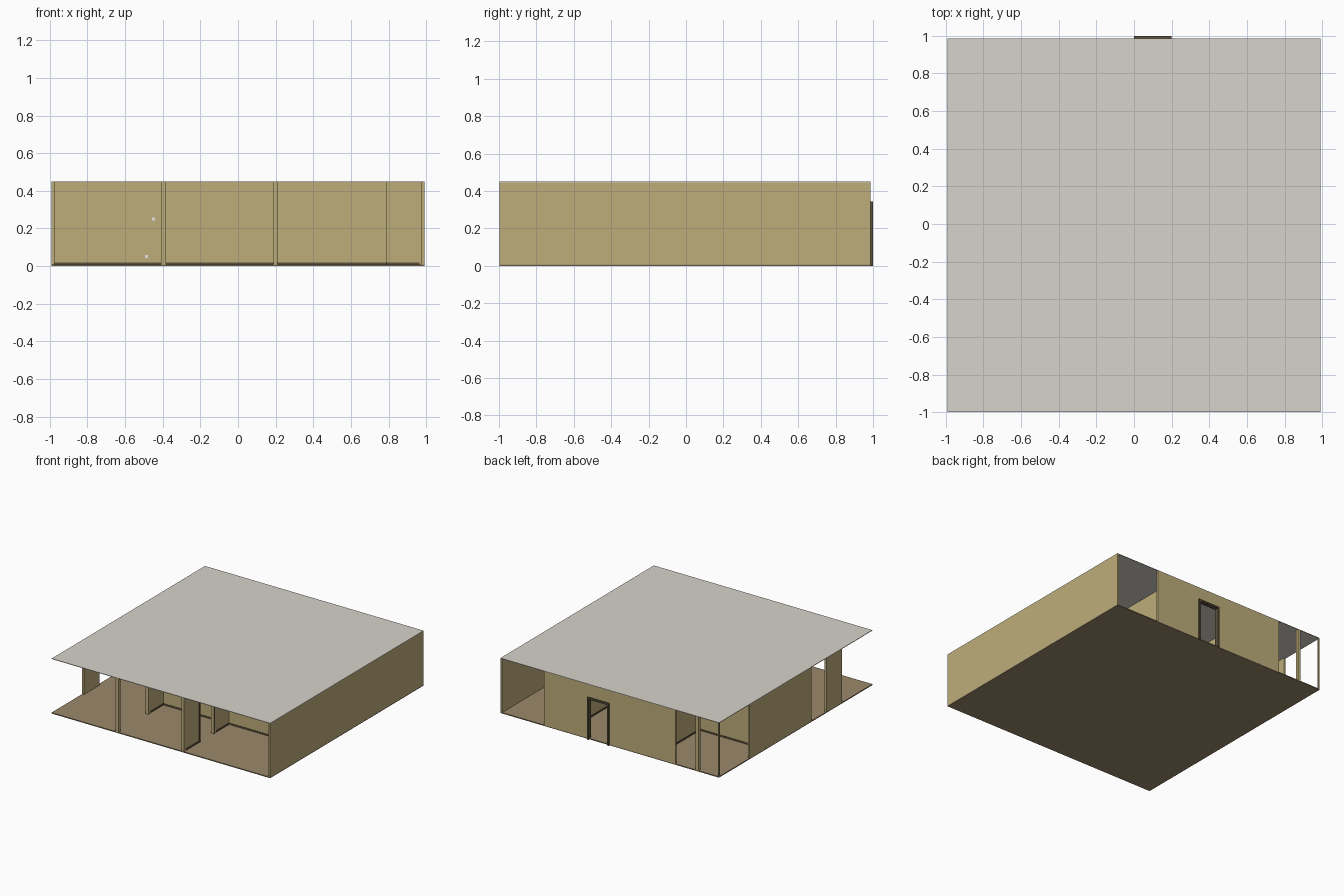
import bpy

cube = bpy.data.objects.get("Cube")
if cube:
    bpy.data.objects.remove(cube, do_unlink=True)


def material(name, rgb):
    linear = [((c / 255 + 0.055) / 1.055) ** 2.4 for c in rgb] + [1]
    m = bpy.data.materials.new(name)
    m.use_nodes = True
    m.diffuse_color = linear
    bsdf = m.node_tree.nodes["Principled BSDF"]
    bsdf.inputs["Base Color"].default_value = linear
    bsdf.inputs["Roughness"].default_value = 0.8
    return m


TAN = material("tan wall", (190, 174, 122))
STONE = material("pale ceiling", (215, 211, 203))
WOOD = material("brown floor", (155, 137, 106))
TRIM = material("dark trim", (92, 80, 60))
WHITE = material("white plate", (235, 235, 230))

# Plan grid of ten by ten modules
CELL = 0.1985
HALF = 0.99
BASE, TOP, DOOR = 0.008, 0.446, 0.345
THICK, POST = 0.016, 0.026


def gx(k):
    return -HALF + k * 2 * HALF / 10


def gy(k):
    return -0.998 + k * CELL


def box(name, lo, hi, mat):
    verts = [(x, y, z) for x in (lo[0], hi[0]) for y in (lo[1], hi[1]) for z in (lo[2], hi[2])]
    faces = [(0, 1, 3, 2), (4, 6, 7, 5), (0, 4, 5, 1), (2, 3, 7, 6), (0, 2, 6, 4), (1, 5, 7, 3)]
    mesh = bpy.data.meshes.new(name)
    mesh.from_pydata(verts, [], faces)
    mesh.materials.append(mat)
    ob = bpy.data.objects.new(name, mesh)
    bpy.context.collection.objects.link(ob)
    return ob


def span(name, along, line, a, b, z0, z1, thick, mat):
    """Upright slab along x or y on a grid line; outer lines are set inward."""
    c = gy(line) if along == "x" else gx(line)
    inset = thick / 2 if line == 0 else -thick / 2 if line == 10 else 0
    c0, c1 = c + inset - thick / 2, c + inset + thick / 2
    if along == "x":
        return box(name, (a, c0, z0), (b, c1, z1), mat)
    return box(name, (c0, a, z0), (c1, b, z1), mat)


def wall(name, along, line, start, end, doors=()):
    """Wall between grid modules, with a framed doorway in each listed module."""
    g = gx if along == "x" else gy
    edge = start
    for d in list(doors) + [None]:
        stop = end if d is None else d
        if stop > edge:
            span(name, along, line, g(edge), g(stop), BASE, TOP, THICK, TAN)
            if line not in (0, 10):
                span(name + "_skirting", along, line, g(edge), g(stop), BASE, 0.02, THICK + 0.006, TRIM)
        if d is None:
            break
        a, b, f = g(d), g(d + 1), 0.012
        span(name + "_lintel", along, line, a, b, DOOR, TOP, THICK, TAN)
        span(name + "_door_head", along, line, a, b, DOOR - f, DOOR, POST, TRIM)
        span(name + "_door_jamb", along, line, a, a + f, BASE, DOOR, POST, TRIM)
        span(name + "_door_jamb", along, line, b - f, b, BASE, DOOR, POST, TRIM)
        edge = d + 1


def post(name, i, j):
    h = POST / 2
    x = min(max(gx(i), h - HALF), HALF - h)
    y = min(max(gy(j), gy(0) + h), gy(10) - h)
    box(name, (x - h, y - h, BASE), (x + h, y + h, TOP), TAN)


# Floor and ceiling
box("floor", (-HALF, gy(0), 0), (HALF, gy(10), BASE), WOOD)
box("ceiling", (-HALF, gy(0), TOP), (HALF, gy(10), 0.45), STONE)

# Outer walls
wall("right_side_wall", "y", 10, 0, 10)
wall("back_wall", "x", 10, 2, 8)
wall("left_side_wall", "y", 0, 4, 8)
wall("left_side_short_wall", "y", 0, 2, 3)

# Inner walls
wall("front_room_wall", "x", 3, 3, 9)
wall("front_left_wall", "x", 4, 0, 3)
wall("front_partition", "y", 6, 0, 3, doors=(1,))
wall("porch_partition", "y", 3, 2, 4, doors=(3,))
wall("closet_wall", "x", 5, 0, 3)
wall("left_hall_wall", "y", 3, 4, 10, doors=(5,))
wall("left_terrace_wall", "x", 7, 0, 3)
wall("right_hall_wall", "y", 7, 6, 10)
wall("right_room_wall", "x", 6, 7, 10)

# Posts at junctions and open corners
for i, j in ((3, 0), (6, 0), (3, 2), (6, 2), (3, 10), (7, 10), (1, 10), (10, 6), (0, 5)):
    post("post", i, j)
box("corner_post", (-HALF, gy(10) - 0.01, BASE), (0.01 - HALF, gy(10), TOP), TAN)

# Back doorway: cut through the back wall and frame it
back = bpy.data.objects["back_wall"]
cutter = box("door_cutter", (gx(5), 0.9, BASE - 0.002), (gx(6), 1.1, DOOR), TRIM)
cutter.hide_render = True
cutter.hide_set(True)
cut = back.modifiers.new("doorway", "BOOLEAN")
cut.object = cutter
cut.solver = "EXACT"
y0, y1, f = gy(10) - THICK - 0.008, 1.0, 0.014
box("back_door_head", (gx(5), y0, DOOR - f), (gx(6), y1, DOOR), TRIM)
for name, a in (("left", gx(6) - f), ("right", gx(5))):
    box("back_door_jamb_" + name, (a, y0, 0), (a + f, y1, DOOR), TRIM)

# Switch and socket plates
for name, x, z in (("switch_plate", -0.45, 0.25), ("socket_plate", -0.485, 0.05)):
    y = gy(4) - THICK / 2
    box(name, (x - 0.008, y - 0.005, z - 0.008), (x + 0.008, y, z + 0.008), WHITE)
